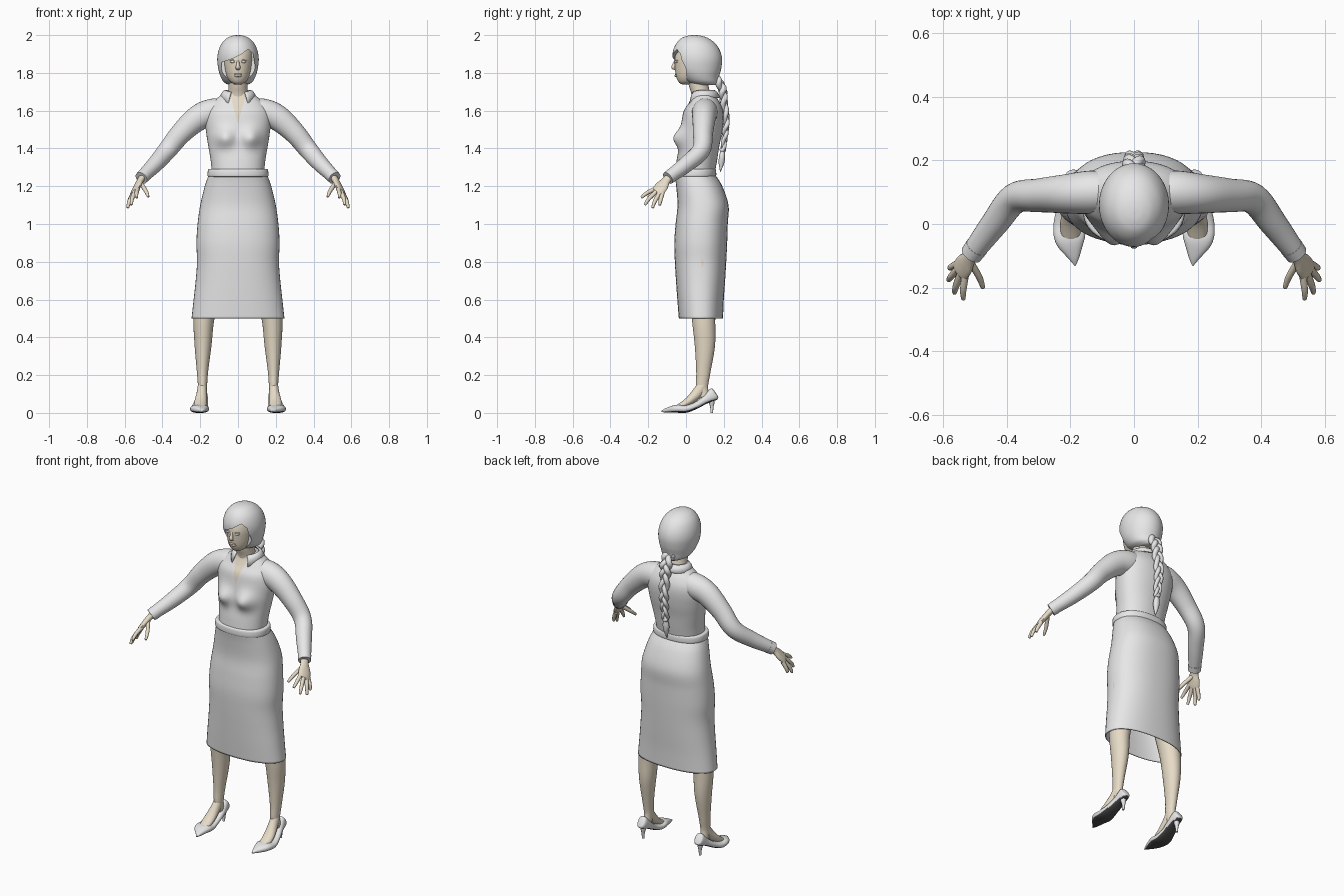
import bpy, bmesh
from math import sin, cos, pi, exp, radians
from mathutils import Vector

cube = bpy.data.objects.get("Cube")
if cube:
    bpy.data.objects.remove(cube, do_unlink=True)


def material(name, rgb):
    m = bpy.data.materials.new(name)
    m.use_nodes = True
    m.diffuse_color = (*rgb, 1)
    m.node_tree.nodes["Principled BSDF"].inputs["Base Color"].default_value = (*rgb, 1)
    return m


WHITE = material("white cloth", (0.8, 0.8, 0.8))
SKIN = material("beige skin", (0.8, 0.71, 0.57))
DARK = material("dark sole", (0.07, 0.07, 0.07))
X, Y, Z = Vector((1, 0, 0)), Vector((0, 1, 0)), Vector((0, 0, 1))


def spline(keys, n):
    """Smooth interpolation through tuples, n steps per span."""
    out = []
    for i in range(len(keys) - 1):
        a, b, c, d = (keys[max(0, min(len(keys) - 1, i + k))] for k in (-1, 0, 1, 2))
        for s in range(n):
            t = s / n
            out.append([q + t / 2 * (r - p + t * (2*p - 5*q + 4*r - w + t * (3*q - p - 3*r + w)))
                        for p, q, r, w in zip(a, b, c, d)])
    return out + [list(keys[-1])]


def ring(centre, u, v, ru, rv, seg, power):
    def bend(f):
        return abs(f) ** (2 / power) * (1 if f >= 0 else -1)
    return [centre + u * ru * bend(cos(2*pi*k/seg)) + v * rv * bend(sin(2*pi*k/seg)) for k in range(seg)]


def finish(name, bm, mats, mirror=False, sharp=50):
    bmesh.ops.recalc_face_normals(bm, faces=bm.faces)
    me = bpy.data.meshes.new(name)
    bm.to_mesh(me)
    bm.free()
    for m in mats:
        me.materials.append(m)
    for p in me.polygons:
        p.use_smooth = True
    me.set_sharp_from_angle(angle=radians(sharp))
    ob = bpy.data.objects.new(name, me)
    bpy.context.collection.objects.link(ob)
    if mirror:
        ob.modifiers.new("mirror", "MIRROR").use_mirror_merge = False
    return ob


def skin_rings(rings, caps=True, closed=True):
    bm = bmesh.new()
    rows = [[bm.verts.new(p) for p in r] for r in rings]
    seg = len(rows[0])
    for a, b in zip(rows, rows[1:]):
        for k in range(seg if closed else seg - 1):
            j = (k + 1) % seg
            bm.faces.new((a[k], a[j], b[j], b[k]))
    if caps:
        bm.faces.new(rows[0])
        bm.faces.new(rows[-1])
    return bm


def stack(keys, n=6, seg=48, power=2, caps=True):
    """Horizontal sections: z, centre y, half width, half depth."""
    return skin_rings([ring(Vector((0, cy, z)), X, Y, max(rx, .001), max(ry, .001), seg, power)
                       for z, cy, rx, ry in spline(keys, n)], caps)


def tube(keys, wide=X, n=6, seg=16, power=2):
    """Swept sections: x, y, z, radius along wide, other radius."""
    keys = [k if len(k) == 5 else (*k, k[3]) for k in keys]
    pts = spline(keys, n)
    rings = []
    for i, p in enumerate(pts):
        t = (Vector(pts[min(i+1, len(pts)-1)][:3]) - Vector(pts[max(i-1, 0)][:3])).normalized()
        u = (wide - t * wide.dot(t)).normalized()
        rings.append(ring(Vector(p[:3]), u, t.cross(u), max(p[3], .0005), max(p[4], .0005), seg, power))
    return skin_rings(rings)


# Skirt, open at the hem, and waistband
bm = stack([(1.26, .047, .155, .108), (1.2, .07, .176, .122), (1.1, .09, .2, .135), (1, .083, .214, .138),
            (.9, .078, .22, .14), (.8, .077, .217, .136), (.7, .077, .224, .13),
            (.6, .077, .235, .123), (.5, .079, .246, .117)], power=2.3, caps=False)
skirt = finish("skirt", bm, [WHITE])
mod = skirt.modifiers.new("thickness", "SOLIDIFY")
mod.thickness = .005
finish("waistband", stack([(1.25, .047, .155, .108), (1.256, .047, .161, .113), (1.285, .047, .159, .112),
                           (1.291, .047, .152, .106)], n=3, power=2.3), [WHITE])

# Blouse with bust, and the open neck cut in as faces
bm = stack([(1.27, .048, .138, .105), (1.34, .058, .145, .107), (1.41, .07, .157, .106), (1.48, .08, .168, .11),
            (1.55, .088, .175, .11), (1.6, .092, .168, .103), (1.64, .097, .14, .083),
            (1.675, .095, .1, .064), (1.7, .09, .068, .055)], power=2.2, n=8, seg=72)
for v in bm.verts:
    if v.co.y < .06:
        v.co.y -= .042 * exp(-((abs(v.co.x) - .07) / .05) ** 2 - ((v.co.z - 1.455) / .05) ** 2)
for s in (1, -1):
    bmesh.ops.bisect_plane(bm, geom=bm.verts[:] + bm.edges[:] + bm.faces[:],
                           plane_co=(0, 0, 1.53), plane_no=(s, 0, -.27))
for f in bm.faces:
    c = f.calc_center_median()
    f.material_index = int(c.y < .07 and abs(c.x) < .27 * (c.z - 1.53))
finish("blouse", bm, [WHITE, SKIN])

# Collar, open at the front
top, low = [], []
for k in range(33):
    a = -pi/2 + .55 + (2*pi - 1.1) * k / 32
    front = max(0, -sin(a)) ** 2
    top.append(Vector((.07*cos(a), .088 + .062*sin(a), 1.71 - .015*front)))
    low.append(Vector((.098*cos(a), .092 + .088*sin(a), 1.672 - .045*front)))
mid = [(a + b) / 2 + Vector((0, 0, .008)) for a, b in zip(top, low)]
collar = finish("collar", skin_rings([top, mid, low], False, False), [WHITE])
mod = collar.modifiers.new("thickness", "SOLIDIFY")
mod.thickness = .008

# Sleeves and cuffs
finish("sleeve", tube([(.05, .1, 1.595, .06, .065), (.13, .1, 1.592, .068, .072), (.21, .095, 1.562, .062, .068),
                       (.3, .09, 1.482, .053, .057), (.375, .08, 1.39, .048, .05), (.44, .0, 1.315, .043, .043),
                       (.508, -.09, 1.248, .034, .034)], wide=Y, seg=28), [WHITE], True)
finish("cuff", tube([(.495, -.073, 1.26, .037), (.512, -.096, 1.243, .035)], wide=Y, seg=28), [WHITE], True)

# Hands
across = Vector((.03, .045, -.025))
finish("palm", tube([(.5, -.08, 1.255, .025, .02), (.517, -.105, 1.23, .024, .017),
                     (.533, -.128, 1.2, .036, .016), (.548, -.15, 1.172, .035, .013),
                     (.552, -.158, 1.165, .02, .004)], wide=across), [SKIN], True)
fingers = {"thumb": ((.515, -.12, 1.215), (.488, -.165, 1.175), (.475, -.2, 1.145)),
           "index_finger": ((.53, -.155, 1.19), (.537, -.205, 1.165), (.537, -.236, 1.14)),
           "middle_finger": ((.543, -.15, 1.178), (.56, -.195, 1.135), (.565, -.217, 1.102)),
           "ring_finger": ((.552, -.138, 1.167), (.575, -.165, 1.12), (.584, -.177, 1.086)),
           "little_finger": ((.556, -.125, 1.163), (.574, -.135, 1.125), (.58, -.14, 1.1))}
for name, (a, b, c) in fingers.items():
    tip = tuple(Vector(c) * .96 + Vector(b) * .04)
    finish(name, tube([(*a, .012), (*b, .0105), (*tip, .007), (*c, .002)], wide=across, seg=10), [SKIN], True)

# Legs and feet
finish("leg", tube([(.13, .08, .95, .085), (.15, .085, .7, .07, .075), (.18, .093, .5, .055, .062),
                    (.185, .1, .36, .045, .054), (.188, .092, .22, .03, .038), (.188, .085, .14, .024, .032),
                    (.19, .095, .085, .022, .03)], seg=28), [SKIN], True)
finish("foot", tube([(.189, .09, .15, .023, .028), (.192, .06, .105, .027, .029), (.198, .01, .058, .033, .022),
                     (.2, -.045, .028, .03, .014)], seg=20), [SKIN], True)

# Shoes with dark soles and thin heels
bm = tube([(.19, .157, .106, .012, .018), (.19, .148, .1, .026, .034), (.192, .1, .068, .034, .022),
           (.2, .05, .038, .041, .018), (.204, 0, .021, .049, .02), (.201, -.05, .022, .047, .021),
           (.19, -.1, .014, .021, .013), (.185, -.131, .008, .002, .003)], seg=28, power=2.5)
bm.normal_update()
bmesh.ops.recalc_face_normals(bm, faces=bm.faces)
for f in bm.faces:
    f.material_index = int(f.normal.z < -.65)
finish("shoe", bm, [WHITE, DARK], True)
finish("shoe_heel", tube([(.19, .132, .085, .022), (.19, .136, .055, .015), (.19, .137, .03, .009),
                          (.19, .136, 0, .007)], seg=12), [WHITE], True)

# Neck, head and face
finish("neck", stack([(1.6, .085, .06, .05), (1.68, .08, .054, .05), (1.73, .068, .05, .052),
                      (1.8, .06, .052, .06)]), [SKIN])
finish("head", stack([(1.738, 0, .008, .01), (1.742, .0, .024, .028), (1.756, .004, .043, .046),
                      (1.785, .017, .061, .07), (1.83, .03, .073, .089), (1.88, .04, .079, .099),
                      (1.93, .05, .076, .09), (1.96, .05, .045, .05)]), [SKIN])
finish("nose", tube([(0, -.053, 1.872, .005), (0, -.064, 1.842, .009), (0, -.067, 1.829, .013, .01),
                     (0, -.058, 1.818, .009, .004)]), [SKIN])
for name, z, r in (("upper_lip", 1.793, .005), ("lower_lip", 1.785, .006)):
    finish(name, tube([(-.023, -.047, z, .001), (-.011, -.0525, z, r), (0, -.0545, z, r),
                       (.011, -.0525, z, r), (.023, -.047, z, .001)], wide=Z), [SKIN])
for name, z, r, m in (("eye", 1.859, .006, WHITE), ("upper_eyelid", 1.866, .0035, SKIN)):
    finish(name, tube([(.016, -.053, z, .001), (.024, -.055, z, r), (.034, -.052, z, r),
                       (.047, -.042, z, .001)], wide=Z), [m], True)

# Hair with the face opening cut out under a side fringe
hair = finish("hair", stack([(2, .045, .006, .008), (1.996, .045, .032, .038), (1.983, .047, .06, .072),
                             (1.955, .052, .087, .104), (1.915, .056, .104, .125), (1.87, .06, .11, .131),
                             (1.82, .064, .104, .122), (1.78, .074, .092, .101), (1.75, .09, .074, .08),
                             (1.735, .11, .045, .05)], seg=64), [WHITE])
outline = [(-.08, 1.7), (-.088, 1.855), (-.03, 1.875), (.02, 1.9), (.055, 1.925), (.08, 1.9), (.09, 1.84), (.08, 1.7)]
cutter = finish("face_cutter", skin_rings([[Vector((x, y, z)) for x, z in outline] for y in (-.3, .003)]), [WHITE])
cutter.hide_render = True
mod = hair.modifiers.new("face opening", "BOOLEAN")
mod.operation, mod.solver, mod.object = "DIFFERENCE", "EXACT", cutter
bpy.context.view_layer.objects.active = hair
bpy.ops.object.modifier_apply(modifier=mod.name)
bpy.data.objects.remove(cutter, do_unlink=True)
hair.data.set_sharp_from_angle(angle=radians(45))

# Three-strand braid, tie and loose end
path = spline([(1.775, .155), (1.72, .19), (1.65, .2), (1.55, .212), (1.47, .206), (1.39, .196)], 16)
for s in range(3):
    keys = []
    for i, (z, y) in enumerate(path):
        f = i / (len(path) - 1)
        a = 2*pi * (2.3 * f + s / 3)
        size = 1 - .45 * f
        keys.append((.024*size*sin(a), y + .01*size*sin(2*a), z, .0175*size))
    finish("braid_strand", tube(keys, n=1, seg=12), [WHITE])
finish("braid_tie", tube([(0, .196, 1.4, .014), (0, .195, 1.392, .017), (0, .194, 1.383, .014)]), [WHITE])
finish("braid_end", tube([(0, .195, 1.39, .011), (0, .191, 1.355, .019, .016), (0, .187, 1.32, .014),
                          (0, .182, 1.275, .001)]), [WHITE])
